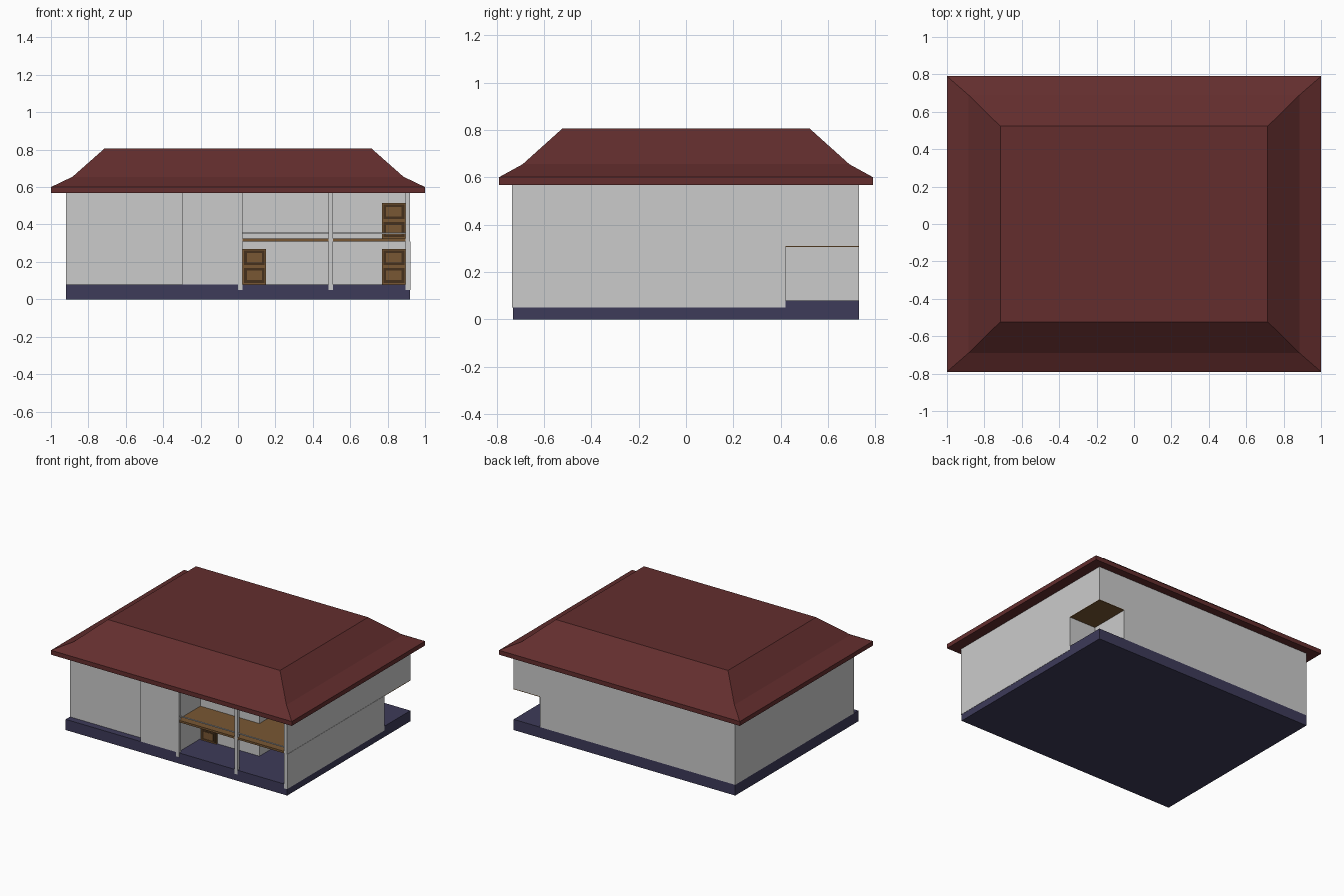
import bpy

if "Cube" in bpy.data.objects:
    bpy.data.objects.remove(bpy.data.objects["Cube"])


def material(name, rgb):
    m = bpy.data.materials.new(name)
    m.diffuse_color = (*rgb, 1)
    m.use_nodes = True
    m.node_tree.nodes["Principled BSDF"].inputs["Base Color"].default_value = m.diffuse_color
    return m


ROOF = material("roof_red", (0.125, 0.027, 0.027))
NAVY = material("foundation_navy", (0.047, 0.043, 0.1))
WOOD = material("wood", (0.19, 0.095, 0.033))
DARK = material("dark_wood", (0.06, 0.03, 0.012))


def stack(name, rings, mat=None):
    """Closed solid through matching rings of 3D points, bottom to top."""
    n = len(rings[0])
    verts = [p for r in rings for p in r]
    faces = [tuple(reversed(range(n))), tuple(range(len(verts) - n, len(verts)))]
    for k in range(len(rings) - 1):
        for i in range(n):
            j = (i + 1) % n
            faces.append((k * n + i, k * n + j, (k + 1) * n + j, (k + 1) * n + i))
    me = bpy.data.meshes.new(name)
    me.from_pydata(verts, [], faces)
    ob = bpy.data.objects.new(name, me)
    bpy.context.collection.objects.link(ob)
    if mat:
        me.materials.append(mat)
    return ob


def prism(name, plan, z0, z1, mat=None):
    return stack(name, [[(x, y, z) for x, y in plan] for z in (z0, z1)], mat)


def box(name, x0, x1, y0, y1, z0, z1, mat=None):
    return prism(name, [(x0, y0), (x1, y0), (x1, y1), (x0, y1)], z0, z1, mat)


# Foundation slab
box("foundation", -0.92, 0.92, -0.73, 0.73, 0, 0.08, NAVY)

# Two storeys: stepped front, recessed veranda, open back corner below
BACK, DEEP = -0.46, -0.10
front = [(-0.92, 0.73), (-0.92, -0.68), (-0.30, -0.68), (-0.30, -0.73),
         (0.01, -0.73), (0.01, BACK), (0.50, BACK), (0.50, DEEP),
         (0.90, DEEP), (0.90, -0.73), (0.92, -0.73)]
prism("lower_walls", front + [(0.92, 0.42), (0.70, 0.42), (0.70, 0.73)], 0.08, 0.31)
prism("upper_walls", front + [(0.92, 0.73)], 0.31, 0.57)
# Skirt of the right wall that overlaps the slab edge
box("right_wall_skirt", 0.90, 0.922, -0.732, 0.42, 0.05, 0.31)

# Back porch ceiling and balcony floor
box("back_porch_ceiling", 0.70, 0.92, 0.42, 0.73, 0.306, 0.311, WOOD)
box("balcony_floor", 0.01, 0.90, -0.73, DEEP, 0.31, 0.325, WOOD)
box("balcony_rail", 0.01, 0.90, -0.725, -0.717, 0.35, 0.357)

# Veranda posts
for i, x in enumerate((0.012, 0.497, 0.908)):
    box(f"post_{i + 1}", x - 0.012, x + 0.012, -0.735, -0.711, 0.05, 0.57)


# Panelled doors
def door(name, x0, x1, y, z0, z1):
    box(name, x0, x1, y - 0.012, y, z0, z1, WOOD)
    h = (z1 - z0) / 2
    for k, part in enumerate(("lower", "upper")):
        a = z0 + k * h
        for m, depth, mat in ((0.008, 0.015, DARK), (0.022, 0.019, WOOD)):
            box(f"{name}_{part}_panel", x0 + m, x1 - m, y - depth, y - 0.01,
                a + m, a + h - m, mat)


door("entry_door", 0.025, 0.15, BACK, 0.08, 0.27)
door("lower_side_door", 0.77, 0.897, DEEP, 0.08, 0.27)
door("balcony_door", 0.77, 0.897, DEEP, 0.325, 0.515)

# Hipped roof with flared eaves and flat top
profile = [(1.0, 0.79, 0.567), (1.0, 0.79, 0.60), (0.885, 0.69, 0.655), (0.715, 0.523, 0.805)]
stack("roof", [[(-x, -y, z), (x, -y, z), (x, y, z), (-x, y, z)] for x, y, z in profile], ROOF)
